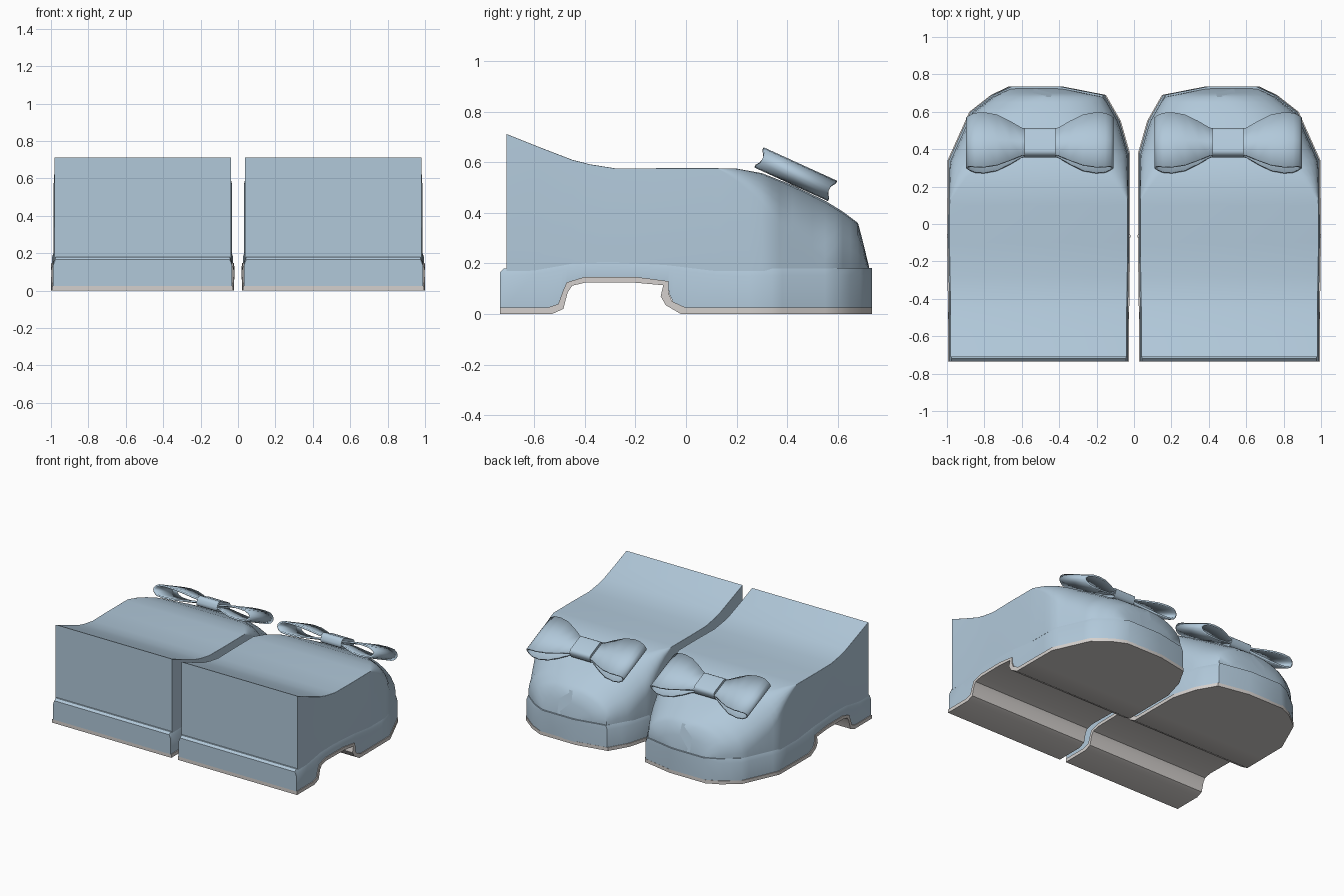
import bpy, bmesh, math
from mathutils import Matrix

cube = bpy.data.objects.get("Cube")
if cube:
    bpy.data.objects.remove(cube)


def material(name, colour):
    m = bpy.data.materials.new(name)
    m.use_nodes = True
    m.diffuse_color = (*colour, 1)
    m.node_tree.nodes["Principled BSDF"].inputs["Base Color"].default_value = (*colour, 1)
    return m


BLUE = material("pale blue", (0.44, 0.58, 0.70))
GREY = material("warm light grey", (0.66, 0.63, 0.61))

# Plan outline of one shoe: inner and outer edge along its length
INNER = [(-0.73, 0.026), (-0.48, 0.026), (-0.07, 0.02), (0.38, 0.022),
         (0.55, 0.07), (0.69, 0.15), (0.735, 0.38)]
OUTER = [(-0.73, 0.994), (-0.48, 0.994), (-0.07, 1.0), (0.34, 0.997),
         (0.6, 0.88), (0.69, 0.765), (0.735, 0.67)]
TOE = [0.14, 0.25, 0.34, 0.38, 0.46, 0.55, 0.6, 0.65, 0.69]


def lerp(table, y):
    if y <= table[0][0]:
        return table[0][1]
    for (a, u), (b, v) in zip(table, table[1:]):
        if y <= b:
            return u + (v - u) * (y - a) / (b - a)
    return table[-1][1]


def edges(y, inset):
    return lerp(INNER, y) + inset, lerp(OUTER, y) - inset


def finish(name, bm, mat, angle=35):
    bmesh.ops.recalc_face_normals(bm, faces=bm.faces)
    me = bpy.data.meshes.new(name)
    bm.to_mesh(me)
    bm.free()
    me.materials.append(mat)
    ob = bpy.data.objects.new(name, me)
    bpy.context.collection.objects.link(ob)
    bpy.ops.object.select_all(action="DESELECT")
    ob.select_set(True)
    bpy.context.view_layer.objects.active = ob
    bpy.ops.object.shade_smooth_by_angle(angle=math.radians(angle))
    return ob


def loft(name, rings, side, mat, angle=35):
    """Skin closed rings of points and cap both ends."""
    bm = bmesh.new()
    vs = [[bm.verts.new((side * x, y, z)) for x, y, z in r] for r in rings]
    n = len(vs[0])
    for a, b in zip(vs, vs[1:]):
        for i in range(n):
            j = (i + 1) % n
            bm.faces.new((a[i], a[j], b[j], b[i]))
    bm.faces.new(vs[0])
    bm.faces.new(vs[-1])
    return finish(name, bm, mat, angle)


# Outsole: thin strip that follows heel, arch and forefoot
LOW = [(-0.735, 0), (-0.53, 0), (-0.485, 0.02), (-0.468, 0.085), (-0.45, 0.112),
       (-0.4, 0.124), (-0.2, 0.124), (-0.09, 0.114), (-0.1, 0.07), (-0.08, 0.035), (-0.02, 0)]
HIGH = [(-0.735, 0.025), (-0.55, 0.025), (-0.505, 0.04), (-0.487, 0.09), (-0.472, 0.125),
        (-0.4, 0.147), (-0.2, 0.147), (-0.07, 0.13), (-0.068, 0.08), (-0.055, 0.05), (0, 0.025)]


def outsole(side, label):
    low = LOW + [(y, 0) for y in TOE + [0.735]]
    high = HIGH + [(y, 0.025) for y in TOE + [0.735]]
    rings = []
    for (y0, z0), (y1, z1) in zip(low, high):
        a, b = edges(y0, 0)
        c, d = edges(y1, 0)
        rings.append([(a, y0, z0), (b, y0, z0), (d, y1, z1), (c, y1, z1)])
    loft(label + "_outsole", rings, side, GREY)


# Midsole: thick band with an arch underneath and a softened top edge
TOP = [(-0.735, 0.165), (-0.72, 0.18), (-0.6, 0.187), (-0.45, 0.215), (-0.3, 0.22),
       (-0.1, 0.21), (0.14, 0.182), (0.735, 0.182)]
BOTTOM = [(-0.735, 0.02), (-0.55, 0.02), (-0.505, 0.038), (-0.487, 0.088), (-0.47, 0.122),
          (-0.4, 0.145), (-0.2, 0.145), (-0.075, 0.13), (-0.066, 0.08), (-0.05, 0.045), (0, 0.02)]


def midsole(side, label):
    stations = sorted({y for y, z in TOP + BOTTOM} | set(TOE))
    rings = []
    for y in stations:
        a, b = edges(y, 0.006)
        low, top = lerp(BOTTOM, y), lerp(TOP, y)
        mid = top - 0.03
        rings.append([(a, y, low), (b, y, low), (b, y, mid), (b - 0.012, y, top),
                      (a + 0.012, y, top), (a, y, mid)])
    loft(label + "_midsole", rings, side, BLUE)


# Upper: boxy at the heel, its shoulders rounding off into a domed toe
RIDGE = [(-0.71, 0.712), (-0.58, 0.66), (-0.45, 0.61), (-0.38, 0.592), (-0.28, 0.576),
         (0.1, 0.577), (0.2, 0.575), (0.3, 0.557), (0.42, 0.51), (0.55, 0.448),
         (0.62, 0.405), (0.68, 0.36), (0.7, 0.285), (0.724, 0.185)]
ROUND_X = [(0.13, 0.004), (0.25, 0.09), (0.4, 0.24), (0.55, 0.32), (0.7, 0.27), (0.724, 0.12)]
ROUND_Z = [(0.13, 0.004), (0.25, 0.08), (0.4, 0.2), (0.55, 0.23), (0.68, 0.16), (0.724, 0.012)]


def upper(side, label):
    base, steps = 0.17, 6
    stations = sorted({y for y, z in RIDGE + ROUND_X}
                      | {-0.1, 0.34, 0.37, 0.46, 0.5, 0.59, 0.65})
    rings = []
    for y in stations:
        a, b = edges(y + 0.011, 0.012)
        top, rx, rz = lerp(RIDGE, y), lerp(ROUND_X, y), lerp(ROUND_Z, y)
        arc = [(rx * (1 - math.cos(t)), rz * (1 - math.sin(t)))
               for t in (i * math.pi / 2 / steps for i in range(steps + 1))]
        rings.append([(a, y, base), (b, y, base)]
                     + [(b - u, y, top - v) for u, v in arc]
                     + [(a + u, y, top - v) for u, v in reversed(arc)])
    loft(label + "_upper", rings, side, BLUE, 40)


# Bow: two flared ribbon loops and a wrapped knot, tilted down the toe
def place(ob, side):
    ob.matrix_world = (Matrix.Translation((side * 0.503, 0.434, 0.553))
                       @ Matrix.Rotation(math.radians(-24.5), 4, "X"))


def ribbon(name, path, half_width, thickness, side):
    """Closed ribbon band swept along a path in the x-z plane."""
    bm = bmesh.new()
    rows = [[bm.verts.new((x, t * half_width(abs(x)), z)) for t in (-1, 0, 1)] for x, z in path]
    for a, b in zip(rows, rows[1:] + rows[:1]):
        for i in range(2):
            bm.faces.new((a[i], a[i + 1], b[i + 1], b[i]))
    ob = finish(name, bm, BLUE, 50)
    mod = ob.modifiers.new("thickness", "SOLIDIFY")
    mod.thickness = thickness
    place(ob, side)


FLARE = [(0.05, 0.07), (0.1, 0.082), (0.16, 0.115), (0.22, 0.145), (0.28, 0.16),
         (0.34, 0.16), (0.395, 0.145)]
LOOP = [(0.05, 0.012), (0.1, 0.018), (0.16, 0.03), (0.23, 0.041), (0.3, 0.044),
        (0.35, 0.04), (0.38, 0.026), (0.394, 0.009)]


def bow(side, label):
    for d, which in ((-1, "right"), (1, "left")):
        path = [(d * x, z) for x, z in LOOP] + [(d * x, -z) for x, z in reversed(LOOP)]
        ribbon(f"{label}_bow_{which}_loop", path, lambda x: lerp(FLARE, x), 0.012, side)
    bm = bmesh.new()
    bmesh.ops.create_cube(bm, size=1, matrix=Matrix.Diagonal((0.165, 0.16, 0.07, 1)))
    along = [e for e in bm.edges if abs(e.verts[0].co.x - e.verts[1].co.x) > 0.1]
    bmesh.ops.bevel(bm, geom=along, offset=0.025, segments=3, profile=0.5, affect="EDGES")
    place(finish(label + "_bow_knot", bm, BLUE, 50), side)


for side, label in ((-1, "right"), (1, "left")):
    outsole(side, label)
    midsole(side, label)
    upper(side, label)
    bow(side, label)
